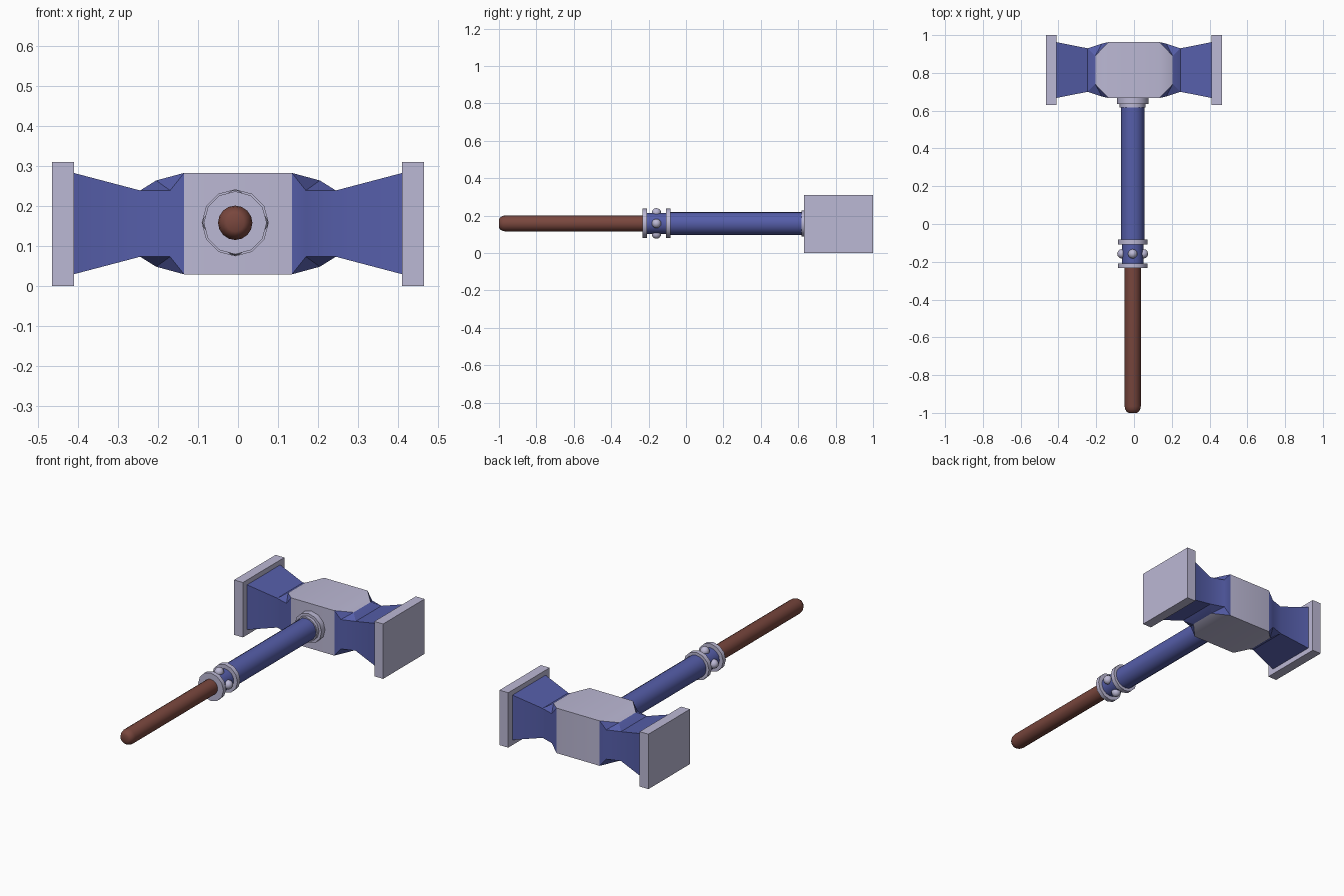
import bpy, bmesh, math
from mathutils import Matrix, Vector

if "Cube" in bpy.data.objects:
    bpy.data.objects.remove(bpy.data.objects["Cube"])

CY, CZ = 0.815, 0.156      # head centre
HX, HZ = -0.007, 0.158     # handle axis


def material(name, rgb):
    m = bpy.data.materials.new(name)
    m.diffuse_color = (*rgb, 1)
    m.use_nodes = True
    m.node_tree.nodes["Principled BSDF"].inputs["Base Color"].default_value = m.diffuse_color
    return m


steel = material("pale steel", (0.50, 0.48, 0.66))
blue = material("blue metal", (0.092, 0.112, 0.40))
brown = material("brown leather", (0.19, 0.062, 0.047))


def finish(name, bm, mats, angle=35):
    bmesh.ops.recalc_face_normals(bm, faces=bm.faces[:])
    me = bpy.data.meshes.new(name)
    bm.to_mesh(me)
    bm.free()
    for m in mats:
        me.materials.append(m)
    ob = bpy.data.objects.new(name, me)
    bpy.context.collection.objects.link(ob)
    bpy.ops.object.select_all(action='DESELECT')
    ob.select_set(True)
    bpy.context.view_layer.objects.active = ob
    bpy.ops.object.shade_smooth_by_angle(angle=math.radians(angle))
    return ob


def lathe(name, profile, mat, sides):
    """Closed solid turned around the handle axis; profile is (y, radius)."""
    bm = bmesh.new()
    rings = []
    for y, r in profile:
        rings.append([bm.verts.new((HX + r * math.cos(2 * math.pi * i / sides), y,
                                    HZ + r * math.sin(2 * math.pi * i / sides)))
                      for i in range(sides)])
    for a, b in zip(rings, rings[1:]):
        for i in range(sides):
            j = (i + 1) % sides
            bm.faces.new((a[i], a[j], b[j], b[i]))
    bm.faces.new(rings[0])
    bm.faces.new(rings[-1])
    return finish(name, bm, [mat])


# Hammer head: corner types (x, y, z), mirrored over all three axes
corner = {"A": (0.135, 0.148, 0.127),    # block corner
          "T": (0.205, 0.075, 0.108),    # tip of the top and bottom plates
          "S": (0.170, 0.140, 0.083),    # side shoulder
          "N": (0.245, 0.115, 0.083),    # neck
          "F": (0.412, 0.148, 0.127)}    # flared end
bm = bmesh.new()
cache = {}


def v(k, sx, sy, sz):
    if (k, sx, sy, sz) not in cache:
        x, y, z = corner[k]
        cache[k, sx, sy, sz] = bm.verts.new((sx * x, CY + sy * y, CZ + sz * z))
    return cache[k, sx, sy, sz]


def face(mat_index, *vs):
    bm.faces.new(vs).material_index = mat_index


for s in (-1, 1):
    # steel block: top and bottom, front and back
    face(0, v("A", -1, -1, s), v("A", 1, -1, s), v("A", 1, 1, s), v("A", -1, 1, s))
    face(0, v("A", -1, s, -1), v("A", 1, s, -1), v("A", 1, s, 1), v("A", -1, s, 1))
    for t in (-1, 1):
        # steel tips, then blue flare above and below
        for i, (a, b) in enumerate(("AT", "TN", "NF")):
            face(min(i, 1), v(a, s, -1, t), v(a, s, 1, t), v(b, s, 1, t), v(b, s, -1, t))
        # blue shoulders and flare at front and back
        for a, b in ("AS", "SN", "NF"):
            face(1, v(a, s, t, -1), v(a, s, t, 1), v(b, s, t, 1), v(b, s, t, -1))
        # chamfered corners
        for u in (-1, 1):
            face(1, v("A", s, t, u), v("T", s, t, u), v("S", s, t, u))
            face(1, v("T", s, t, u), v("N", s, t, u), v("S", s, t, u))
    face(1, *[v("F", s, y, z) for y, z in ((-1, -1), (1, -1), (1, 1), (-1, 1))])
finish("hammer_head", bm, [steel, blue], 30)

# Striking plates
for side, s in (("left", -1), ("right", 1)):
    bm = bmesh.new()
    bmesh.ops.create_cube(bm, size=1, matrix=Matrix.Translation((s * 0.438, CY, 0.155))
                          @ Matrix.Diagonal((0.055, 0.37, 0.31, 1)))
    finish(side + "_striking_plate", bm, [steel])

# Handle
lathe("grip", [(-1.0, 0.022), (-0.994, 0.032), (-0.98, 0.040), (-0.965, 0.043),
               (-0.21, 0.043)], brown, 16)
lathe("upper_shaft", [(-0.10, 0.062), (0.65, 0.062)], blue, 16)
lathe("collar_core", [(-0.225, 0.056), (-0.09, 0.056)], blue, 16)
lathe("lower_ring", [(-0.233, 0.079), (-0.209, 0.079)], steel, 12)
lathe("upper_ring", [(-0.108, 0.079), (-0.082, 0.079)], steel, 12)
lathe("head_socket", [(0.617, 0.069), (0.635, 0.069), (0.635, 0.084), (0.69, 0.084)], steel, 12)

# Studs around the collar
bm = bmesh.new()
for i in range(4):
    a = i * math.pi / 2
    p = Vector((HX + 0.057 * math.cos(a), -0.158, HZ + 0.057 * math.sin(a)))
    bmesh.ops.create_uvsphere(bm, u_segments=12, v_segments=8, radius=0.025,
                              matrix=Matrix.Translation(p))
finish("collar_studs", bm, [steel], 60)
